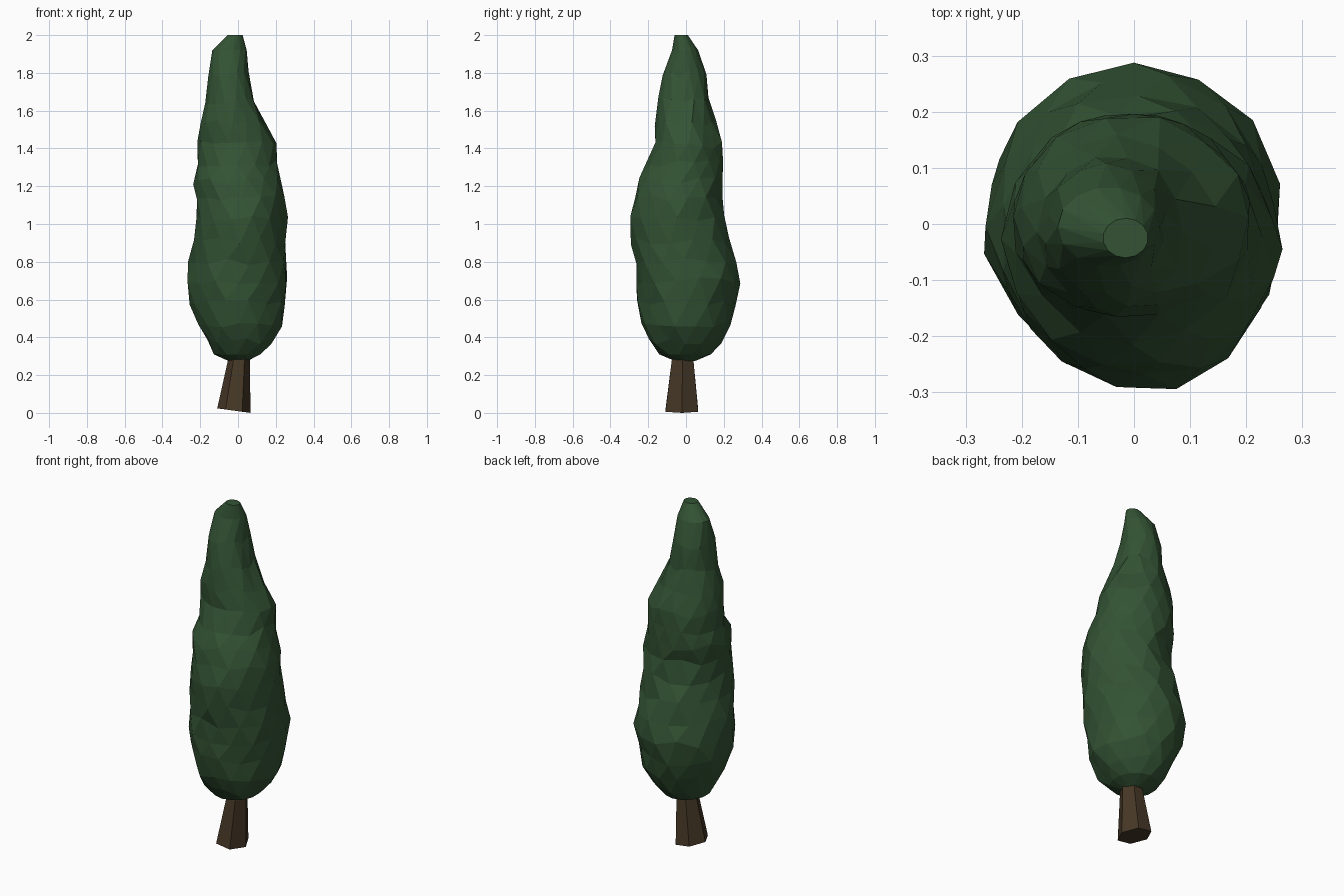
import bpy, bmesh, math, random
from mathutils import Vector

if "Cube" in bpy.data.objects:
    bpy.data.objects.remove(bpy.data.objects["Cube"])

random.seed(4)


def material(name, rgb):
    m = bpy.data.materials.new(name)
    m.diffuse_color = (*rgb, 1)
    m.use_nodes = True
    m.node_tree.nodes["Principled BSDF"].inputs["Base Color"].default_value = m.diffuse_color
    return m


def loft(name, rings, mat):
    """Skin closed rings of points with flat triangles and cap both ends."""
    bm = bmesh.new()
    loops = [[bm.verts.new(p) for p in ring] for ring in rings]
    n = len(loops[0])
    for k, (a, b) in enumerate(zip(loops, loops[1:])):
        for i in range(n):
            j = (i + 1) % n
            if k % 2:  # alternate diagonals to follow the staggered rings
                bm.faces.new((a[i], a[j], b[j]))
                bm.faces.new((a[i], b[j], b[i]))
            else:
                bm.faces.new((a[i], a[j], b[i]))
                bm.faces.new((a[j], b[j], b[i]))
    bm.faces.new(loops[0][::-1])
    bm.faces.new(loops[-1])
    bmesh.ops.recalc_face_normals(bm, faces=bm.faces)
    me = bpy.data.meshes.new(name)
    bm.to_mesh(me)
    bm.free()
    me.materials.append(mat)
    ob = bpy.data.objects.new(name, me)
    bpy.context.collection.objects.link(ob)
    return ob


leaf_green = material("dark leaf green", (0.033, 0.086, 0.034))
bark_brown = material("bark brown", (0.062, 0.039, 0.020))

# Foliage silhouette: height, x min, x max, y min, y max
profile = [
    (0.275, -0.05, 0.05, -0.06, 0.05),
    (0.31, -0.13, 0.12, -0.14, 0.13),
    (0.38, -0.17, 0.18, -0.20, 0.19),
    (0.47, -0.215, 0.232, -0.245, 0.235),
    (0.58, -0.262, 0.25, -0.26, 0.262),
    (0.70, -0.27, 0.27, -0.27, 0.29),
    (0.80, -0.26, 0.26, -0.275, 0.265),
    (0.91, -0.235, 0.25, -0.285, 0.235),
    (1.03, -0.215, 0.258, -0.295, 0.205),
    (1.14, -0.22, 0.252, -0.275, 0.19),
    (1.23, -0.235, 0.225, -0.258, 0.205),
    (1.32, -0.215, 0.21, -0.21, 0.20),
    (1.42, -0.215, 0.21, -0.165, 0.19),
    (1.53, -0.207, 0.145, -0.165, 0.155),
    (1.65, -0.17, 0.09, -0.155, 0.125),
    (1.79, -0.158, 0.058, -0.125, 0.107),
    (1.92, -0.135, 0.045, -0.075, 0.065),
    (2.00, -0.055, 0.025, -0.06, 0.01),
]
SIDES = 14
rings = []
for k, (z, x0, x1, y0, y1) in enumerate(profile):
    inner = 1 < k < len(profile) - 2
    ring = []
    for i in range(SIDES):
        a = math.tau * (i + 0.5 * (k % 2)) / SIDES
        s = 1.01 + (random.uniform(-0.05, 0.02) if inner else 0)
        dz = random.uniform(-0.02, 0.02) if inner else 0
        ring.append(Vector(((x0 + x1) / 2 + (x1 - x0) / 2 * s * math.cos(a),
                            (y0 + y1) / 2 + (y1 - y0) / 2 * s * math.sin(a),
                            z + dz)))
    rings.append(ring)
loft("foliage", rings, leaf_green)


# Flared trunk with a slightly tilted six-sided base
def trunk_ring(cx, cy, rx, ry, z, tilt):
    pts = []
    for i in range(6):
        a = math.tau * i / 6
        dx = rx * math.cos(a)
        pts.append(Vector((cx + dx, cy + ry * math.sin(a), z - tilt * dx)))
    return pts


loft("trunk", [trunk_ring(-0.022, -0.022, 0.088, 0.1, 0.012, 0.136),
               trunk_ring(0.005, -0.018, 0.058, 0.066, 0.28, 0),
               trunk_ring(0.005, -0.01, 0.05, 0.05, 0.36, 0)], bark_brown)
